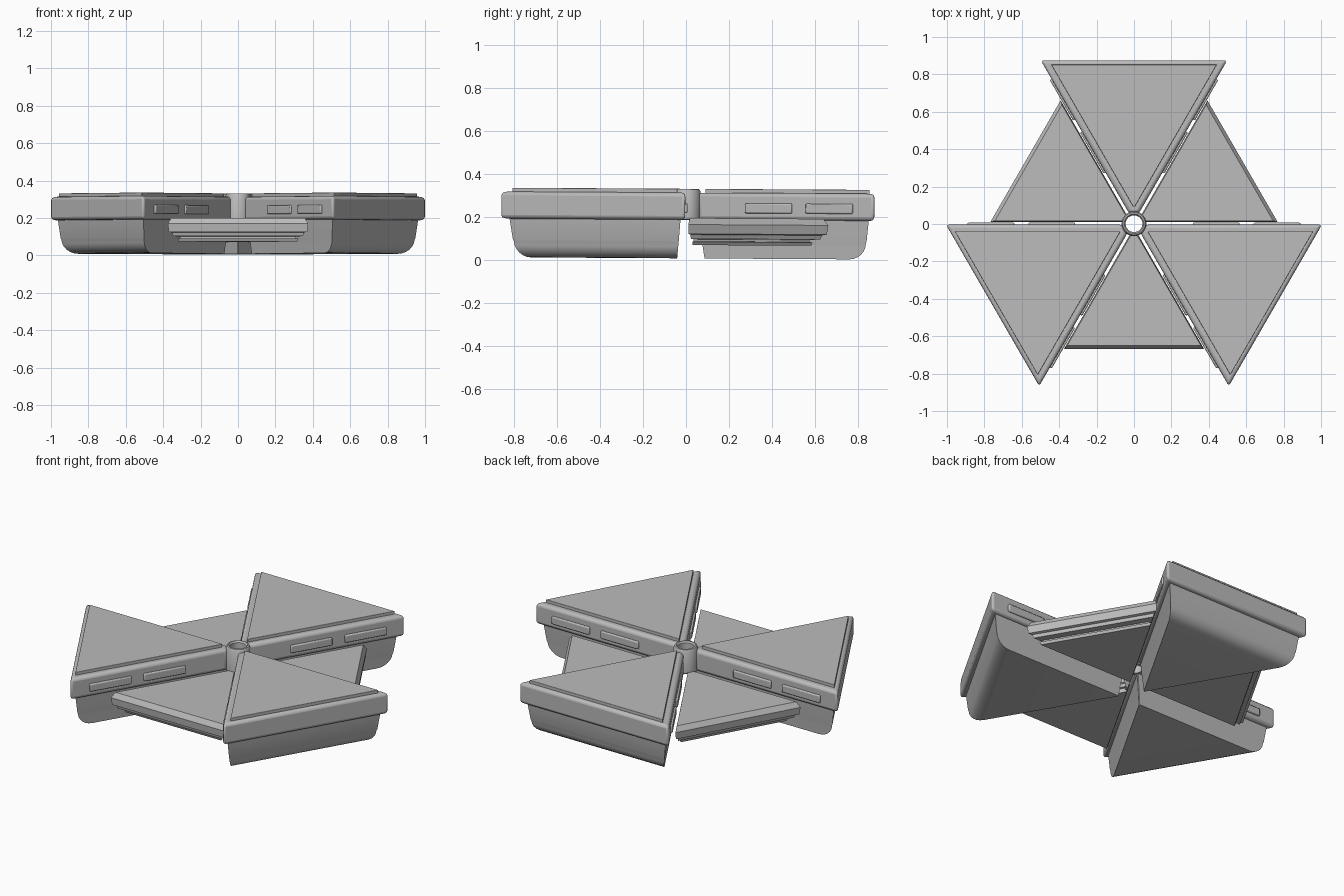
import bpy, math
from mathutils import Matrix

if "Cube" in bpy.data.objects:
    bpy.data.objects.remove(bpy.data.objects["Cube"])

GREY = bpy.data.materials.new("mid_grey")
GREY.diffuse_color = (0.5, 0.5, 0.5, 1)
GREY.use_nodes = True
GREY.node_tree.nodes["Principled BSDF"].inputs["Base Color"].default_value = GREY.diffuse_color
T30, C30 = math.tan(math.pi / 6), math.cos(math.pi / 6)
# the whole model leans very slightly towards the back
LEAN = Matrix.Rotation(-0.006, 4, 'X')


def finish(ob, angle, bevel=0, smooth=35, segs=3):
    """Rotate a part to its place, colour, bevel and shade it."""
    ob.data.transform(LEAN @ Matrix.Rotation(math.radians(angle), 4, 'Z'))
    ob.data.materials.append(GREY)
    if bevel:
        m = ob.modifiers.new("bevel", 'BEVEL')
        m.width, m.segments, m.limit_method = bevel, segs, 'ANGLE'
    bpy.ops.object.select_all(action='DESELECT')
    ob.select_set(True)
    bpy.context.view_layer.objects.active = ob
    bpy.ops.object.shade_smooth_by_angle(angle=math.radians(smooth))


def mesh_object(name, verts, faces):
    me = bpy.data.meshes.new(name)
    me.from_pydata(verts, [], faces)
    ob = bpy.data.objects.new(name, me)
    bpy.context.collection.objects.link(ob)
    return ob


def wedge(name, rows, angle, tip=0.055, bevel=0):
    """Loft of triangles along +x; rows are (z, outer distance, side inset)."""
    verts, faces = [], []
    for z, r, s in rows:
        d = max(tip, s / C30 / T30 + 0.004)
        a, b = d * T30 - s / C30, r * T30 - s / C30
        verts += [(d, -a, z), (r, -b, z), (r, b, z), (d, a, z)]
    for k in range(len(rows) - 1):
        for i in range(4):
            j = (i + 1) % 4
            faces.append((4*k + i, 4*k + j, 4*k + 4 + j, 4*k + 4 + i))
    n = 4 * (len(rows) - 1)
    faces += [(3, 2, 1, 0), (n, n + 1, n + 2, n + 3)]
    finish(mesh_object(name, verts, faces), angle, bevel)


def lathe(name, profile, n=40):
    """Closed ring profile of (radius, z) spun about z."""
    p = len(profile)
    verts = [(r * math.cos(2*math.pi*i/n), r * math.sin(2*math.pi*i/n), z)
             for i in range(n) for r, z in profile]
    faces = [(i*p + k, (i+1) % n * p + k, (i+1) % n * p + (k+1) % p, i*p + (k+1) % p)
             for i in range(n) for k in range(p)]
    finish(mesh_object(name, verts, faces), 0)


# deep tub: straight sides, rounded lower outer edge
R = 0.075
tub = [(0.195, 0.848, 0.026), (0.09, 0.838, 0.034)]
tub += [(0.083 - R * math.sin(a), 0.76 + R * math.cos(a), 0.035 + 0.006 * math.sin(a))
        for a in [math.radians(15 * i) for i in range(7)]]
tub.reverse()

# shallow tray: stepped base, rim and chamfered top
tray = [(0.07, 0.61, 0.03), (0.085, 0.617, 0.029), (0.087, 0.607, 0.034), (0.097, 0.607, 0.034),
        (0.099, 0.645, 0.022), (0.118, 0.65, 0.02), (0.122, 0.665, 0.012),
        (0.165, 0.67, 0.01), (0.195, 0.652, 0.016)]

for n, angle in enumerate((90, 210, 330)):
    wedge(f"large_tub_{n}", tub, angle)
    wedge(f"large_lid_{n}", [(0.187, 0.873, 0.005), (0.313, 0.873, 0.005)], angle, bevel=0.018)
    wedge(f"large_lid_panel_{n}", [(0.30, 0.85, 0.042), (0.331, 0.85, 0.042)], angle, bevel=0.002)
    # raised clips on both side faces of the lid
    for side in (-1, 1):
        for d in (0.44, 0.765):
            bpy.ops.mesh.primitive_cube_add(size=1)
            clip = bpy.context.object
            clip.name = f"side_clip_{n}"
            clip.data.transform(Matrix.Rotation(side * math.pi / 6, 4, 'Z')
                                @ Matrix.Translation((d, -side * 0.003, 0.242))
                                @ Matrix.Diagonal((0.25, 0.018, 0.046, 1)))
            finish(clip, angle, 0.006, segs=2)
    wedge(f"small_tray_{n}", tray, angle + 60, tip=0.06)

# hollow hub pin in the middle
lathe("hub_ring", [(0.045, 0.185), (0.06, 0.185), (0.066, 0.19), (0.066, 0.318),
                   (0.06, 0.329), (0.052, 0.331), (0.045, 0.322)])
